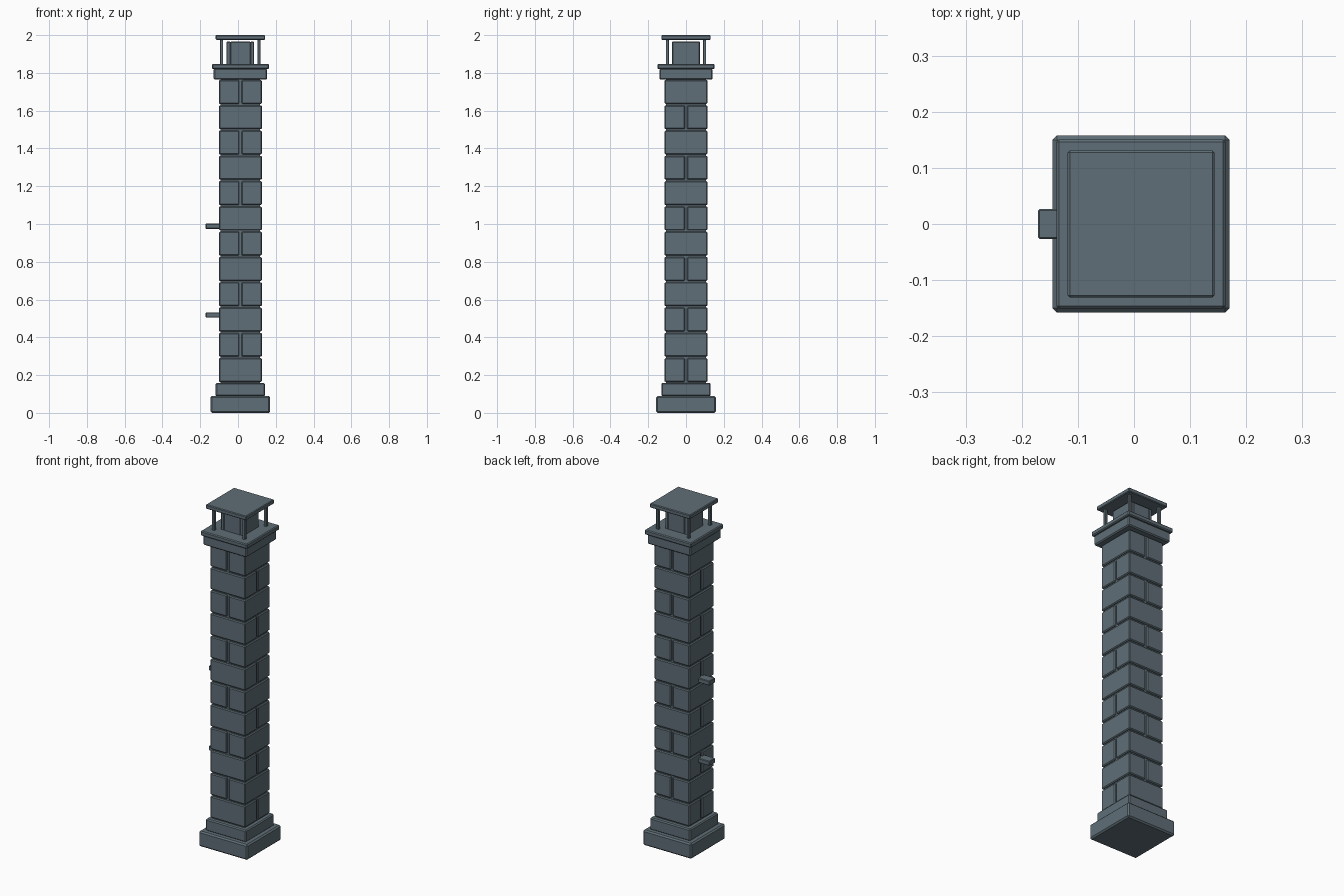
import bpy, bmesh

if "Cube" in bpy.data.objects:
    bpy.data.objects.remove(bpy.data.objects["Cube"])

CX = 0.0125  # the stack sits slightly right because of the brackets on its left

stone = bpy.data.materials.new("slate_stone")
stone.diffuse_color = (0.115, 0.158, 0.184, 1)
stone.use_nodes = True
stone.node_tree.nodes["Principled BSDF"].inputs["Base Color"].default_value = stone.diffuse_color


def finish(name, bm):
    mesh = bpy.data.meshes.new(name)
    bm.to_mesh(mesh)
    bm.free()
    mesh.materials.append(stone)
    obj = bpy.data.objects.new(name, mesh)
    bpy.context.collection.objects.link(obj)
    return obj


def box(name, x0, x1, y0, y1, z0, z1, bevel=0.005):
    """Chamfered box; x is measured from the stack axis."""
    bm = bmesh.new()
    bmesh.ops.create_cube(bm, size=1)
    for v in bm.verts:
        v.co.x = CX + (x0 if v.co.x < 0 else x1)
        v.co.y = y0 if v.co.y < 0 else y1
        v.co.z = z0 if v.co.z < 0 else z1
    if bevel:
        bmesh.ops.bevel(bm, geom=bm.edges[:], offset=bevel, segments=1,
                        profile=0.5, affect='EDGES')
    return finish(name, bm)


def slab(name, half, z0, z1, bevel=0.005):
    return box(name, -half, half, -half, half, z0, z1, bevel)


# Stepped foot
slab("base_plinth", 0.158, 0.0, 0.09, 0.008)
slab("upper_plinth", 0.131, 0.088, 0.158, 0.006)

# Recessed mortar core
slab("mortar_core", 0.105, 0.15, 1.77, 0)

# Twelve block courses, the split turning a quarter each course
H, JOINT, Z0, COURSES = 0.114, 0.006, 0.160, 12
pitch = (1.766 - Z0) / COURSES
for i in range(COURSES):
    a, b = Z0 + i * pitch + 0.004, Z0 + (i + 1) * pitch - 0.004
    for side, (lo, hi) in (("a", (-H, -JOINT)), ("b", (JOINT, H))):
        name = f"stone_block_{i + 1}_{side}"
        if i % 2:
            box(name, lo, hi, -H, H, a, b)
        else:
            box(name, -H, H, lo, hi, a, b)

# Crown
slab("crown_band", 0.141, 1.764, 1.823, 0.006)
slab("crown_slab", 0.151, 1.820, 1.848, 0.005)

# Hollow flue made of four walls
F, T, FZ0, FZ1 = 0.073, 0.02, 1.845, 1.965
for s, side in ((-1, "left"), (1, "right")):
    x0, x1 = sorted((s * F, s * (F - T)))
    box(f"flue_{side}", x0, x1, -F, F, FZ0, FZ1, 0.003)
for s, side in ((-1, "front"), (1, "back")):
    y0, y1 = sorted((s * F, s * (F - T)))
    box(f"flue_{side}", -F + T, F - T, y0, y1, FZ0, FZ1, 0.003)

# Rain cap on four posts
for sx in (-1, 1):
    for sy in (-1, 1):
        x, y, r = sx * 0.099, sy * 0.099, 0.008
        box(f"cap_post_{sx}_{sy}", x - r, x + r, y - r, y + r, 1.845, 1.98, 0.002)
slab("rain_cap", 0.131, 1.975, 2.0, 0.004)

# Two brackets on the left side
for i, z in enumerate((0.518, 0.988)):
    box(f"side_bracket_{i + 1}", -0.171 - CX, -0.10, -0.027, 0.027,
        z - 0.0135, z + 0.0135, 0.003)
